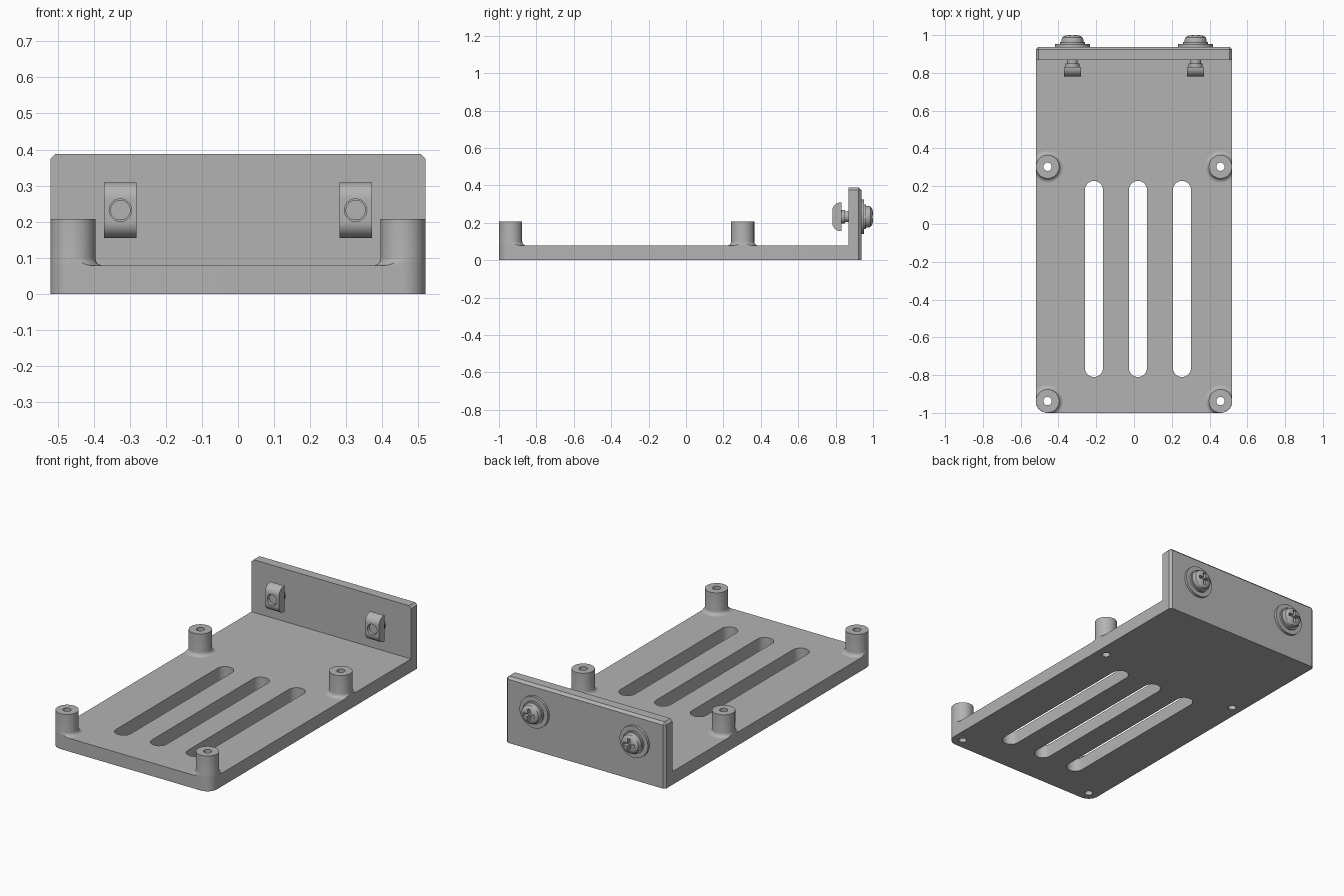
import bpy, bmesh
from math import cos, sin, pi, radians
from mathutils import Vector, Matrix

if "Cube" in bpy.data.objects:
    bpy.data.objects.remove(bpy.data.objects["Cube"], do_unlink=True)

grey = bpy.data.materials.new("grey metal")
grey.use_nodes = True
COLOUR = (0.45, 0.45, 0.45, 1)
grey.diffuse_color = COLOUR
grey.node_tree.nodes["Principled BSDF"].inputs["Base Color"].default_value = COLOUR

# Main sizes
HALF_W, FRONT, WALL_Y, BACK = 0.52, -1.0, 0.868, 0.937
PLATE_Z, POST_Z, WALL_Z = 0.078, 0.208, 0.388
POST_X, POST_YS, HOLE_R = 0.4575, (-0.9375, 0.303), 0.022
SCREW_X, SCREW_Z = 0.326, 0.232


def finish(name, bm):
    bmesh.ops.remove_doubles(bm, verts=bm.verts, dist=1e-5)
    bmesh.ops.recalc_face_normals(bm, faces=bm.faces)
    mesh = bpy.data.meshes.new(name)
    bm.to_mesh(mesh)
    bm.free()
    mesh.materials.append(grey)
    obj = bpy.data.objects.new(name, mesh)
    bpy.context.collection.objects.link(obj)
    return obj


def arc(cx, cy, r, start, end, n=12):
    angles = [radians(start + (end - start) * i / n) for i in range(n + 1)]
    return [(cx + r * cos(a), cy + r * sin(a)) for a in angles]


def prism(name, outline, low, high, along_x=False):
    """Extrude an outline up z, or a (y, z) outline along x."""
    bm = bmesh.new()
    place = (lambda a, b: (low, a, b)) if along_x else (lambda a, b: (a, b, low))
    face = bm.faces.new([bm.verts.new(place(*p)) for p in outline])
    new = bmesh.ops.extrude_face_region(bm, geom=[face])["geom"]
    step = Vector((high - low, 0, 0)) if along_x else Vector((0, 0, high - low))
    bmesh.ops.translate(bm, vec=step, verts=[v for v in new if isinstance(v, bmesh.types.BMVert)])
    return finish(name, bm)


def lathe(name, profile, origin, along_y=False, closed=False, steps=48):
    """Revolve (radius, height) points about z, or about y."""
    bm = bmesh.new()
    verts = [bm.verts.new((r, 0, h)) for r, h in profile]
    edges = [bm.edges.new(pair) for pair in zip(verts, verts[1:])]
    if closed:
        edges.append(bm.edges.new((verts[-1], verts[0])))
    bmesh.ops.spin(bm, geom=verts + edges, cent=(0, 0, 0), axis=(0, 0, 1),
                   angle=2 * pi, steps=steps)
    turn = Matrix.Rotation(-pi / 2, 4, 'X') if along_y else Matrix()
    bmesh.ops.transform(bm, matrix=Matrix.Translation(origin) @ turn, verts=bm.verts)
    return finish(name, bm)


def disc(name, r, low, high, origin, along_y=False):
    return lathe(name, [(0, low), (r, low), (r, high), (0, high)], origin, along_y)


def box(name, low, high):
    corners = [(low[0], low[1]), (high[0], low[1]), (high[0], high[1]), (low[0], high[1])]
    return prism(name, corners, low[2], high[2])


def boolean(obj, cutter, operation='DIFFERENCE'):
    mod = obj.modifiers.new("cut", 'BOOLEAN')
    mod.operation, mod.object, mod.solver = operation, cutter, 'EXACT'
    bpy.context.view_layer.objects.active = obj
    bpy.ops.object.modifier_apply(modifier=mod.name)
    bpy.data.objects.remove(cutter, do_unlink=True)


def smooth(obj):
    bpy.ops.object.select_all(action='DESELECT')
    obj.select_set(True)
    bpy.context.view_layer.objects.active = obj
    bpy.ops.object.shade_smooth_by_angle(angle=radians(30))


# Base plate outline with rounded front corners
R = 0.0625
plate_outline = (arc(-HALF_W + R, FRONT + R, R, 180, 270)
                 + arc(HALF_W - R, FRONT + R, R, 270, 360)
                 + [(HALF_W, WALL_Y), (-HALF_W, WALL_Y)])
plate = prism("base_plate", plate_outline, 0, PLATE_Z)

# Three long slots through the plate
for x in (-0.212, 0.021, 0.254):
    slot = arc(x, 0.18, 0.048, 0, 180) + arc(x, -0.762, 0.048, 180, 360)
    boolean(plate, prism("slot_cutter", slot, -0.1, 0.2))

# Hollow standoff posts with a filleted foot, trimmed to the plate edge
F, POST_R = 0.022, 0.062
post_profile = ([(HOLE_R, PLATE_Z), (HOLE_R, POST_Z), (POST_R, POST_Z)]
                + arc(POST_R + F, PLATE_Z + F, F, 180, 270, 6))
for side, sx in (("left", 1), ("right", -1)):
    for end, y in zip(("front", "rear"), POST_YS):
        at = (sx * POST_X, y, 0)
        boolean(plate, disc("hole_cutter", HOLE_R, -0.1, 0.2, at))
        post = lathe(f"{end}_{side}_post", post_profile, at, closed=True)
        boolean(post, prism("post_trim", plate_outline, -0.1, 0.5), 'INTERSECT')
        smooth(post)
smooth(plate)

# Upright back wall, chamfered around its rear face and top corners
bm = bmesh.new()
bmesh.ops.create_cube(bm, size=1)
for v in bm.verts:
    v.co = (v.co.x * 2 * HALF_W, BACK if v.co.y > 0 else WALL_Y, WALL_Z if v.co.z > 0 else 0)
chamfered = []
for e in bm.edges:
    mid = (e.verts[0].co + e.verts[1].co) / 2
    rear_edge = mid.y > BACK - 0.001 and mid.z > 0.01
    top_corner = abs(mid.x) > 0.5 and mid.z > WALL_Z - 0.01
    if rear_edge or top_corner:
        chamfered.append(e)
bmesh.ops.bevel(bm, geom=chamfered, offset=0.014, segments=1, affect='EDGES')
finish("back_wall", bm)

# Screws with washers outside the wall and rounded clamping nuts inside
head_profile = [(0, 0.962), (0.058, 0.962), (0.058, 0.975), (0.054, 0.987),
                (0.044, 0.995), (0.03, 0.999), (0, 1.0)]
nut_outline = ([(0.832, 0.155), (0.832, 0.309)]
               + arc(0.827, 0.264, 0.045, 90, 180) + arc(0.827, 0.2, 0.045, 180, 270))
for side, sx in (("left", 1), ("right", -1)):
    x = sx * SCREW_X
    at = (x, 0, SCREW_Z)
    smooth(disc(f"{side}_washer", 0.092, BACK, 0.952, at, True))
    smooth(disc(f"{side}_spring_washer", 0.066, 0.952, 0.963, at, True))
    head = lathe(f"{side}_screw_head", head_profile, at, along_y=True)
    for a, b in ((0.036, 0.008), (0.008, 0.036)):
        boolean(head, box("recess_cutter", (x - a, 0.976, SCREW_Z - b),
                          (x + a, 1.1, SCREW_Z + b)))
    smooth(head)
    smooth(disc(f"{side}_screw_shaft", 0.028, 0.796, 0.955, at, True))
    smooth(disc(f"{side}_nut_collar", 0.037, 0.83, 0.85, at, True))
    nut = prism(f"{side}_nut", nut_outline, x - 0.045, x + 0.045, along_x=True)
    boolean(nut, disc("nut_hole_cutter", 0.031, 0.7, 0.9, at, True))
    smooth(nut)
